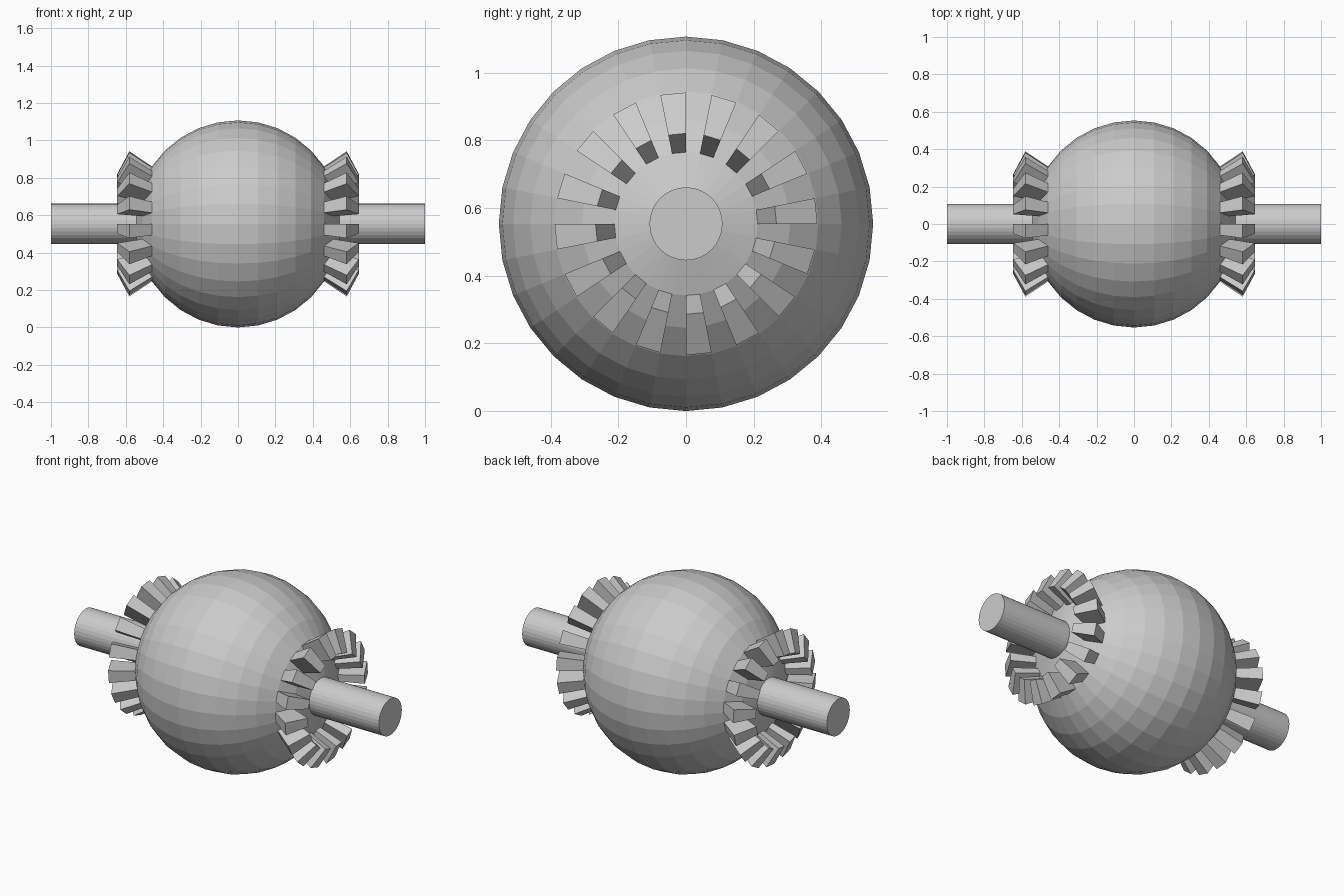
import bpy, bmesh
from math import atan2, degrees, hypot, radians
from mathutils import Matrix

if "Cube" in bpy.data.objects:
    bpy.data.objects.remove(bpy.data.objects["Cube"])

R, TOOTH_R, HALF = 0.5535, 0.699, 1.0

# ball with its poles on the x axis
bm = bmesh.new()
bmesh.ops.create_uvsphere(bm, u_segments=32, v_segments=16, radius=R,
                          matrix=Matrix.Rotation(radians(90), 4, 'Y'))

# turn each pole fan into a single flat cap
poles = [v for v in bm.verts if abs(v.co.x) > R * 0.999]
bmesh.ops.dissolve_verts(bm, verts=poles)

# teeth: every second face of one band at each end, pushed outwards
def is_tooth(face):
    c = face.calc_center_median()
    tilt = degrees(atan2(hypot(c.y, c.z), abs(c.x)))
    column = int(degrees(atan2(c.z, c.y)) % 360 // 11.25)
    return 23 < tilt < 33 and column % 2 == 0

teeth = [f for f in bm.faces if is_tooth(f)]
caps = [f for f in bm.faces if len(f.verts) > 4]
for f in bmesh.ops.extrude_discrete_faces(bm, faces=teeth)["faces"]:
    for v in f.verts:
        v.co = v.co.normalized() * TOOTH_R

# shafts: end caps drawn out along x
for f in bmesh.ops.extrude_discrete_faces(bm, faces=caps)["faces"]:
    for v in f.verts:
        v.co.x = HALF if v.co.x > 0 else -HALF

bmesh.ops.translate(bm, verts=bm.verts, vec=(0, 0, R))
bmesh.ops.recalc_face_normals(bm, faces=bm.faces)
mesh = bpy.data.meshes.new("toothed_ball_axle")
bm.to_mesh(mesh)
bm.free()
bpy.context.collection.objects.link(bpy.data.objects.new("toothed_ball_axle", mesh))
